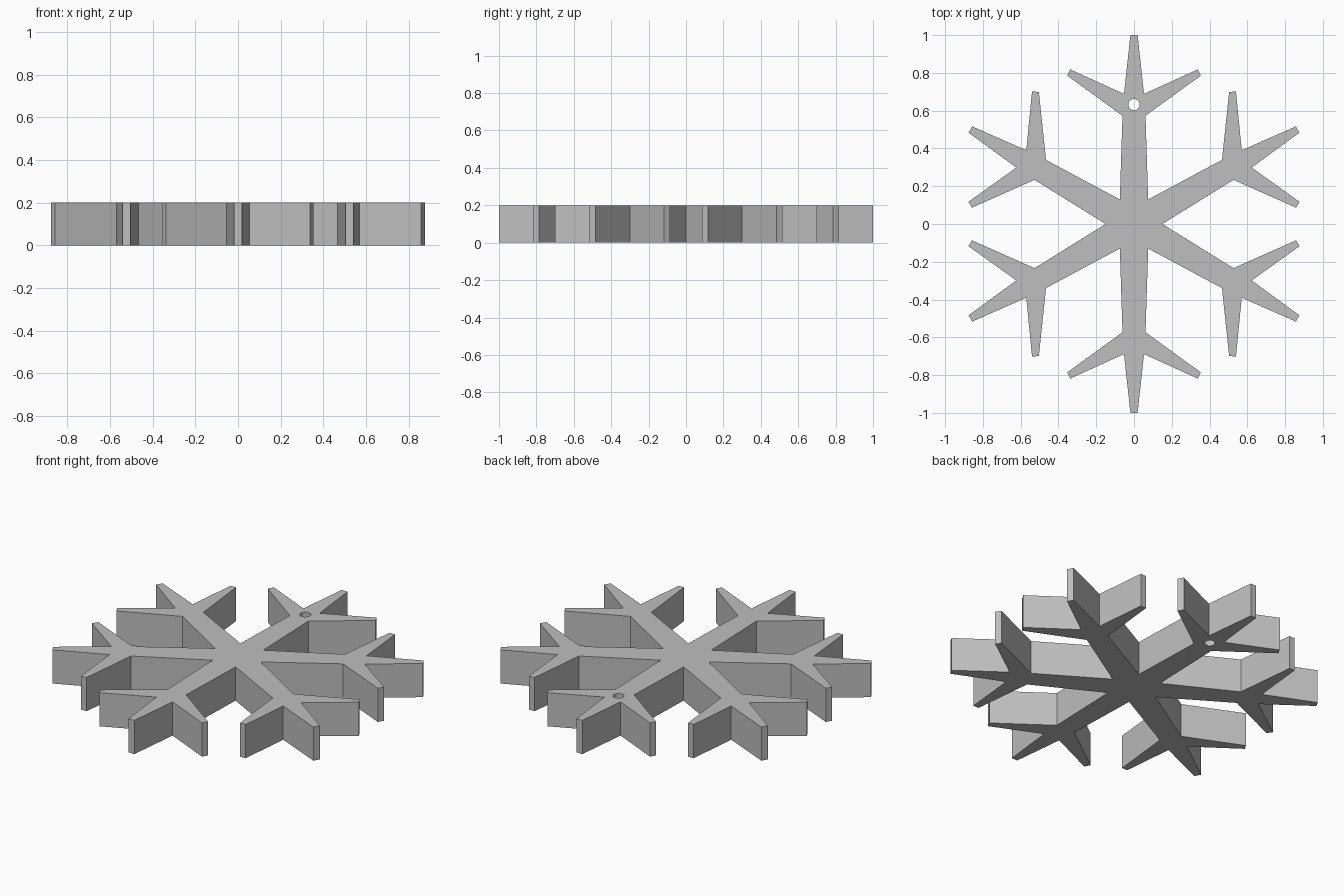
import bpy
import bmesh
from math import pi
from mathutils import Matrix, Vector

THICKNESS = 0.2

cube = bpy.data.objects.get("Cube")
if cube:
    bpy.data.objects.remove(cube, do_unlink=True)

# Single plain grey material
grey = bpy.data.materials.new("light_grey")
grey.use_nodes = True
colour = (0.52, 0.52, 0.52, 1)
grey.diffuse_color = colour
grey.node_tree.nodes["Principled BSDF"].inputs["Base Color"].default_value = colour

# Right half of one arm, from the tip back to the notch between arms
half_arm = [(0.019, 1.0), (0.053, 0.689), (0.337, 0.818),
            (0.354, 0.786), (0.061, 0.573), (0.075, 0.13)]

# One arm outline, then six turned copies; each notch is shared by two arms
arm = half_arm[::-1] + [(-x, y) for x, y in half_arm[:-1]]
outline = [Matrix.Rotation(i * pi / 3, 3, "Z") @ Vector((x, y, 0))
           for i in range(6) for x, y in arm]

# Snowflake plate
bm = bmesh.new()
base = bm.faces.new([bm.verts.new(p) for p in outline])
lifted = bmesh.ops.extrude_face_region(bm, geom=[base])["geom"]
bmesh.ops.translate(bm, vec=(0, 0, THICKNESS),
                    verts=[v for v in lifted if isinstance(v, bmesh.types.BMVert)])
bmesh.ops.recalc_face_normals(bm, faces=bm.faces)
mesh = bpy.data.meshes.new("snowflake")
bm.to_mesh(mesh)
bm.free()
mesh.materials.append(grey)
snowflake = bpy.data.objects.new("snowflake", mesh)
bpy.context.collection.objects.link(snowflake)

# Hanging hole through the back arm
bpy.ops.mesh.primitive_cylinder_add(vertices=32, radius=0.03, depth=THICKNESS * 2,
                                    location=(0, 0.632, THICKNESS / 2))
cutter = bpy.context.object
cutter.name = "hole_cutter"
cutter.hide_render = True
cutter.data.materials.append(grey)
hole = snowflake.modifiers.new("hanging_hole", "BOOLEAN")
hole.operation = "DIFFERENCE"
hole.solver = "EXACT"
hole.object = cutter

bpy.ops.object.select_all(action="DESELECT")
snowflake.select_set(True)
bpy.context.view_layer.objects.active = snowflake
bpy.ops.object.modifier_apply(modifier=hole.name)
bpy.data.objects.remove(cutter, do_unlink=True)
bpy.ops.object.shade_smooth_by_angle(angle=pi / 9)
